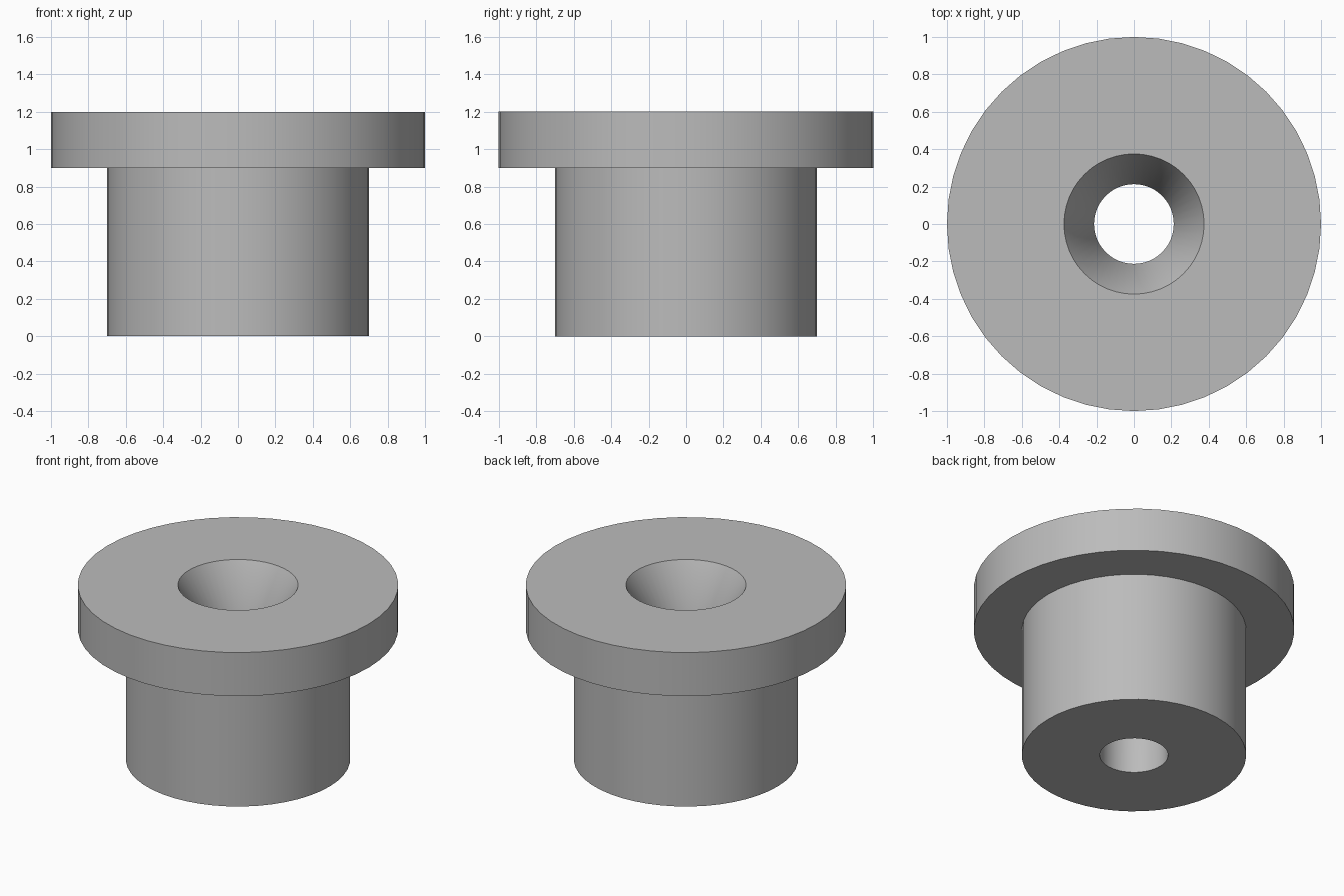
import bpy
import bmesh
from math import radians

SEGMENTS = 48

cube = bpy.data.objects.get("Cube")
if cube:
    bpy.data.objects.remove(cube, do_unlink=True)

# Plain grey material
grey = bpy.data.materials.new("grey")
grey.use_nodes = True
colour = (0.5, 0.5, 0.5, 1)
grey.diffuse_color = colour
grey.node_tree.nodes["Principled BSDF"].inputs["Base Color"].default_value = colour


def lathe(name, profile):
    """Spin a closed (radius, height) profile around the z axis."""
    bm = bmesh.new()
    verts = [bm.verts.new((r, 0, z)) for r, z in profile]
    edges = [bm.edges.new((v, verts[(i + 1) % len(verts)])) for i, v in enumerate(verts)]
    bmesh.ops.spin(bm, geom=verts + edges, cent=(0, 0, 0), axis=(0, 0, 1),
                   angle=radians(360), steps=SEGMENTS, use_merge=True)
    bmesh.ops.remove_doubles(bm, verts=bm.verts, dist=0.0001)
    bmesh.ops.recalc_face_normals(bm, faces=bm.faces)
    mesh = bpy.data.meshes.new(name)
    bm.to_mesh(mesh)
    bm.free()
    mesh.materials.append(grey)
    obj = bpy.data.objects.new(name, mesh)
    bpy.context.collection.objects.link(obj)
    bpy.ops.object.select_all(action="DESELECT")
    obj.select_set(True)
    bpy.context.view_layer.objects.active = obj
    bpy.ops.object.shade_smooth_by_angle(angle=radians(30))
    return obj


# Flanged sleeve: straight bore, countersunk mouth, wide flange, narrower body
lathe("flanged_bushing", [
    (0.213, 0), (0.213, 0.9), (0.375, 1.2),
    (1, 1.2), (1, 0.9), (0.7, 0.9), (0.7, 0),
])
